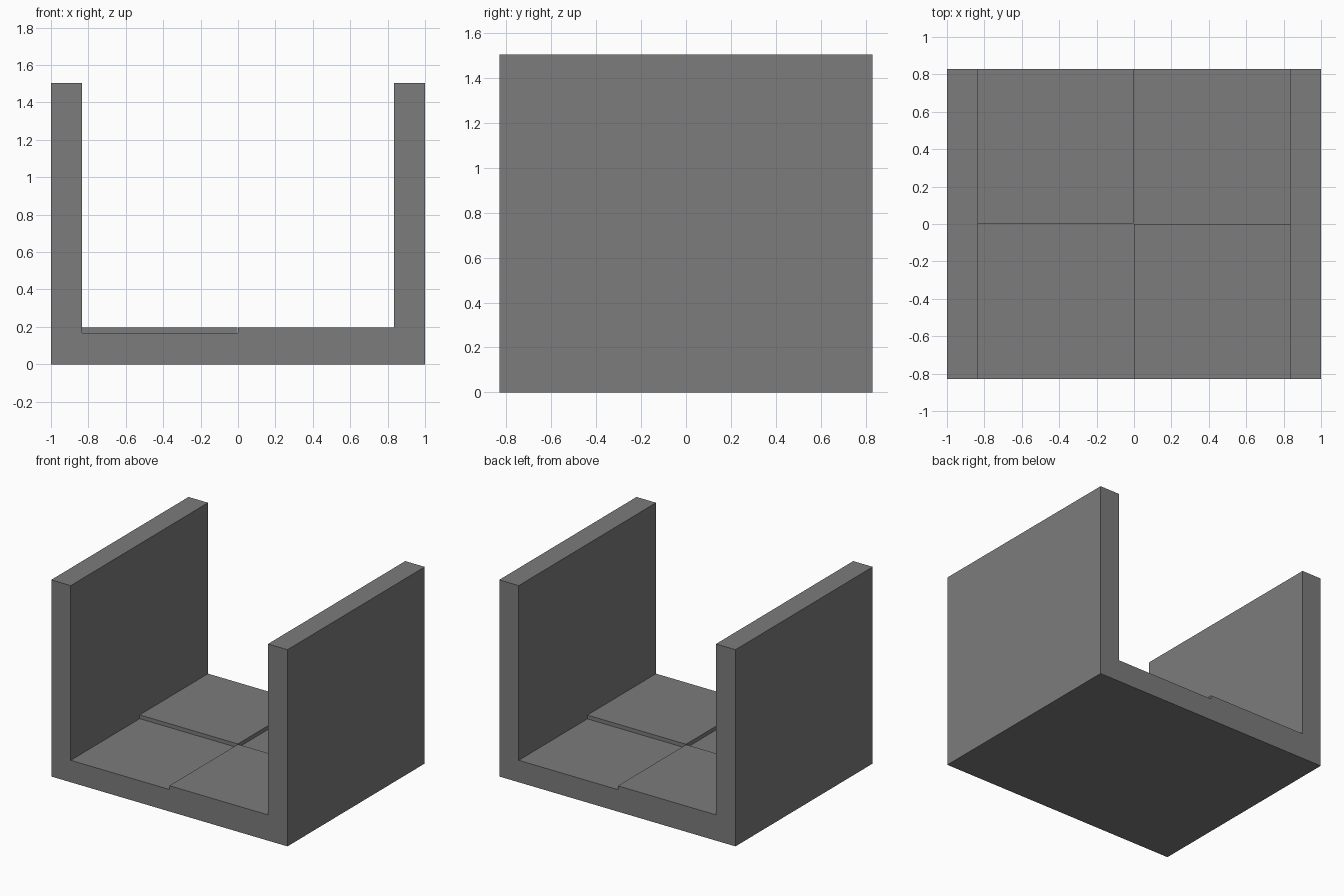
import bpy
import bmesh

cube = bpy.data.objects.get("Cube")
if cube:
    bpy.data.objects.remove(cube)

# Main dimensions
HALF_W, HALF_D, HEIGHT = 1.0, 0.83, 1.505
INNER = 0.835           # inner face of each wall
FLOOR, RECESS = 0.197, 0.168
GAP = 0.004             # overlap of the two recesses at the centre

grey = bpy.data.materials.new("dark_grey")
grey.use_nodes = True
colour = (0.2, 0.2, 0.2, 1)
grey.diffuse_color = colour
grey.node_tree.nodes["Principled BSDF"].inputs["Base Color"].default_value = colour


def prism(name, profile, y0, y1):
    """Extrude an x-z profile from y0 to y1."""
    bm = bmesh.new()
    face = bm.faces.new([bm.verts.new((x, y0, z)) for x, z in profile])
    moved = bmesh.ops.extrude_face_region(bm, geom=[face])["geom"]
    verts = [v for v in moved if isinstance(v, bmesh.types.BMVert)]
    bmesh.ops.translate(bm, verts=verts, vec=(0, y1 - y0, 0))
    bmesh.ops.recalc_face_normals(bm, faces=bm.faces)
    mesh = bpy.data.meshes.new(name)
    bm.to_mesh(mesh)
    bm.free()
    mesh.materials.append(grey)
    obj = bpy.data.objects.new(name, mesh)
    bpy.context.collection.objects.link(obj)
    return obj


def box_profile(x0, x1, z0, z1):
    return [(x0, z0), (x1, z0), (x1, z1), (x0, z1)]


# Channel: floor with two side walls
half = [(HALF_W, 0), (HALF_W, HEIGHT), (INNER, HEIGHT), (INNER, FLOOR)]
channel = prism("channel", half + [(-x, z) for x, z in reversed(half)], -HALF_D, HALF_D)

# Two diagonal floor quarters are sunk slightly
recesses = [
    prism("front_recess_cutter", box_profile(-INNER, 0, RECESS, HEIGHT / 2), -1, GAP),
    prism("back_recess_cutter", box_profile(-GAP, INNER, RECESS, HEIGHT / 2), 0, 1),
]
for cutter in recesses:
    mod = channel.modifiers.new(cutter.name, "BOOLEAN")
    mod.operation = "DIFFERENCE"
    mod.solver = "EXACT"
    mod.object = cutter

# Apply the cuts and drop the cutters
bpy.context.view_layer.objects.active = channel
for mod in list(channel.modifiers):
    bpy.ops.object.modifier_apply(modifier=mod.name)
for cutter in recesses:
    bpy.data.objects.remove(cutter)
